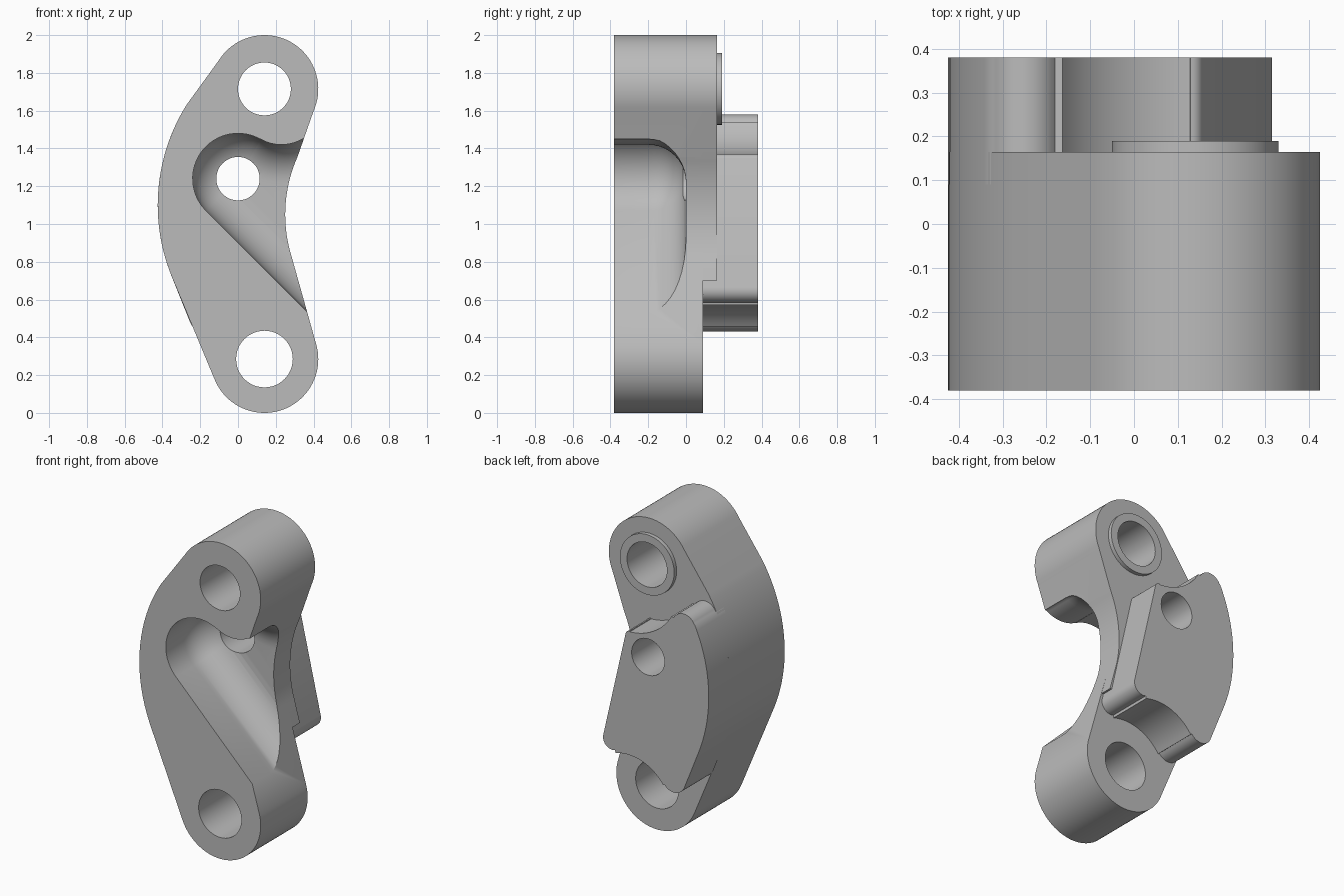
import bpy, bmesh
from math import cos, sin, radians

cube = bpy.data.objects.get("Cube")
if cube:
    bpy.data.objects.remove(cube, do_unlink=True)

grey = bpy.data.materials.new("plain_grey")
grey.use_nodes = True
grey.diffuse_color = (0.5, 0.5, 0.5, 1)
grey.node_tree.nodes["Principled BSDF"].inputs["Base Color"].default_value = (0.5, 0.5, 0.5, 1)

# Centres in the x-z plane
TOP, BOTTOM, MIDDLE = (0.14, 1.715), (0.14, 0.285), (0, 1.24)
OUTER, INNER = (0.575, 1.1), (1.0, 1.05)
BUMP = (0.23, 1.64)


def arc(centre, r, start, end, n=24):
    """Points of a circular arc, angles in degrees."""
    steps = [radians(start + (end - start) * i / n) for i in range(n + 1)]
    return [(centre[0] + r * cos(a), centre[1] + r * sin(a)) for a in steps]


def loft(name, sections):
    """Solid through (y, outline) sections that share a point count."""
    bm = bmesh.new()
    rings = [[bm.verts.new((x, y, z)) for x, z in pts] for y, pts in sections]
    for a, b in zip(rings, rings[1:]):
        for i in range(len(a)):
            j = (i + 1) % len(a)
            bm.faces.new((a[i], a[j], b[j], b[i]))
    bm.faces.new(rings[0])
    bm.faces.new(rings[-1])
    bmesh.ops.recalc_face_normals(bm, faces=bm.faces)
    mesh = bpy.data.meshes.new(name)
    bm.to_mesh(mesh)
    bm.free()
    mesh.materials.append(grey)
    obj = bpy.data.objects.new(name, mesh)
    bpy.context.collection.objects.link(obj)
    return obj


def slab(name, pts, y0, y1):
    return loft(name, [(y0, pts), (y1, pts)])


def activate(obj):
    bpy.ops.object.select_all(action='DESELECT')
    obj.select_set(True)
    bpy.context.view_layer.objects.active = obj


def cut(obj, cutter):
    cutter.hide_render = True
    mod = obj.modifiers.new("cut", 'BOOLEAN')
    mod.operation = 'DIFFERENCE'
    mod.solver = 'EXACT'
    mod.object = cutter
    activate(obj)
    bpy.ops.object.modifier_apply(modifier=mod.name)
    bpy.data.objects.remove(cutter, do_unlink=True)


def drill(obj, centre, r):
    cut(obj, slab("drill", arc(centre, r, 0, 352.5, 47), -0.6, 0.6))


# Curved link body with rounded ends
top_end = arc(TOP, 0.285, -24, 148, 40)
outer_side = arc(OUTER, 1.0, 148, 202.5)
bottom_end = arc(BOTTOM, 0.285, 202.5, 377, 40)
inner_side = arc(INNER, 0.75, 197, 156)
body = slab("link_body", top_end + outer_side + bottom_end + inner_side, -0.38, 0.09)


# Front pocket with a rounded floor edge, open on the inner side
def pocket(d):
    left = arc(MIDDLE, 0.24 - d, 225, 60)
    upper = arc(BUMP, 0.22 + d, 240, 300, 16)
    x, z = left[0]
    return left + upper + [(0.9, upper[-1][1]), (x + 1.1, z - 1.1)]


fillet = [radians(90 * i / 10) for i in range(11)]
sections = [(-0.6, pocket(0))]
sections += [(-0.2 + 0.2 * sin(a), pocket(0.2 - 0.2 * cos(a))) for a in fillet]
cut(body, loft("pocket_cutter", sections))

# Thicker upper part of the link
pad = slab("upper_pad", top_end + outer_side + [(0.318, 0.7)] + inner_side, 0.09, 0.165)

# Raised ring around the top hole
ring = slab("top_ring", arc(TOP, 0.19, 0, 352.5, 47), 0.165, 0.19)

# Back plate, hollowed around both end holes
plate_outline = (
    arc(OUTER, 1.0, 202, 154.5)
    + arc((-0.25, 1.5), 0.08, 154, 29, 12)
    + arc(TOP, 0.35, 210, 268, 16)
    + arc((0.128, 1.34), 0.03, 88, 13, 6)
    + arc((0.25, 0.65), 0.065, 13, -107, 12)
    + arc(BOTTOM, 0.3, 73, 145, 16)
    + arc((-0.18, 0.51), 0.08, -35, -157, 12)
)
plate = slab("back_plate", plate_outline, 0.09, 0.38)

# Through holes
for part in (body, pad, ring):
    drill(part, TOP, 0.14)
for part in (body, pad, plate):
    drill(part, MIDDLE, 0.115)
drill(body, BOTTOM, 0.15)

# Smooth walls with sharp rims
for part in (body, pad, ring, plate):
    activate(part)
    bpy.ops.object.shade_smooth_by_angle(angle=radians(30))
